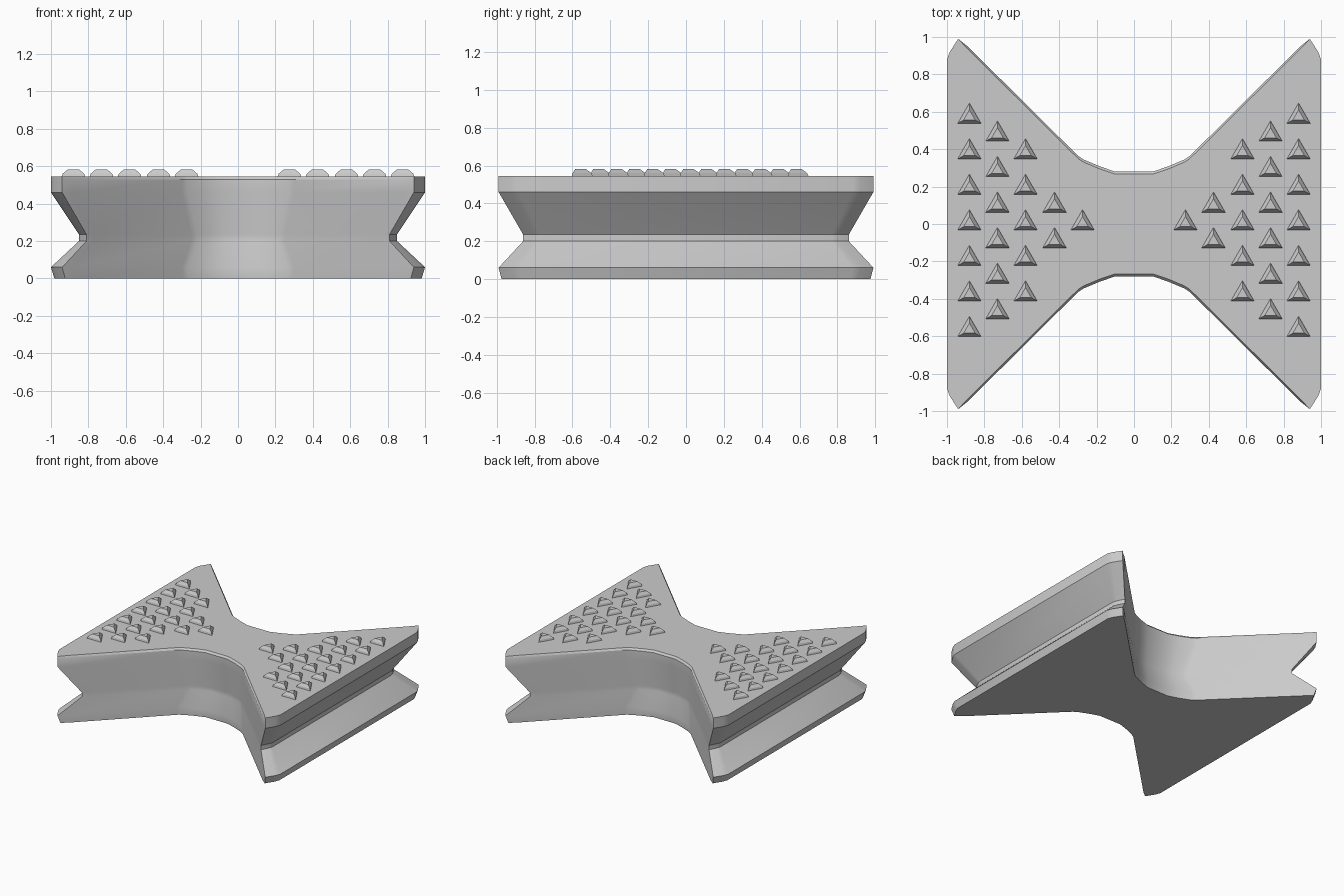
import bpy
import bmesh
import math

cube = bpy.data.objects.get("Cube")
if cube:
    bpy.data.objects.remove(cube, do_unlink=True)

grey = bpy.data.materials.new("plain_grey")
grey.use_nodes = True
grey.diffuse_color = (0.6, 0.6, 0.6, 1)
grey.node_tree.nodes["Principled BSDF"].inputs["Base Color"].default_value = (0.6, 0.6, 0.6, 1)


def make_object(name, bm):
    bmesh.ops.recalc_face_normals(bm, faces=bm.faces)
    mesh = bpy.data.meshes.new(name)
    bm.to_mesh(mesh)
    bm.free()
    mesh.materials.append(grey)
    obj = bpy.data.objects.new(name, mesh)
    bpy.context.collection.objects.link(obj)
    return obj


def skin(bm, rings):
    """Bridge closed rings of points and cap both ends."""
    loops = [[bm.verts.new(p) for p in ring] for ring in rings]
    n = len(loops[0])
    for low, high in zip(loops, loops[1:]):
        for i in range(n):
            j = (i + 1) % n
            bm.faces.new((low[i], low[j], high[j], high[i]))
    bm.faces.new(loops[0][::-1])
    bm.faces.new(loops[-1])


# Bow-tie body: one quarter of the outline at the rims and at the waist
RIM = [(1.0, 0.88), (0.985, 0.92), (0.94, 0.99), (0.89, 0.95),
       (0.30, 0.365), (0.27, 0.345), (0.18, 0.307), (0.10, 0.28)]
WAIST = [(0.85, 0.77), (0.84, 0.80), (0.81, 0.86), (0.77, 0.82),
         (0.25, 0.31), (0.22, 0.29), (0.15, 0.26), (0.08, 0.24)]


def outline(z, pinch, edge_inset=0):
    quarter = []
    for i, (a, b) in enumerate(zip(RIM, WAIST)):
        x = a[0] + (b[0] - a[0]) * pinch
        y = a[1] + (b[1] - a[1]) * pinch
        quarter.append((x, y - (edge_inset if i > 2 else 0)))
    half = quarter + [(-x, y) for x, y in reversed(quarter)]
    full = half + [(-x, -y) for x, y in half]
    return [(x, y, z) for x, y in full]


body_bm = bmesh.new()
skin(body_bm, [outline(0, 0.12), outline(0.06, 0), outline(0.2, 1),
               outline(0.235, 1), outline(0.46, 0), outline(0.53, 0),
               outline(0.545, 0, 0.014)])
body = make_object("bow_tie_body", body_bm)
bpy.context.view_layer.objects.active = body
body.select_set(True)
bpy.ops.object.shade_smooth_by_angle(angle=math.radians(30))
body.select_set(False)


# Grip studs: blunt three-sided pyramids in staggered columns
def stud(bm, cx, cy):
    rings = []
    for z, r in ((0.54, 0.075), (0.56, 0.066), (0.582, 0.036)):
        angles = [math.radians(90 + 120 * k) for k in range(3)]
        rings.append([(cx + r * math.cos(a), cy + r * math.sin(a), z) for a in angles])
    skin(bm, rings)


PITCH = 0.19
COLUMNS = [(0.88, 7), (0.73, 6), (0.58, 5), (0.425, 2), (0.275, 1)]
for side, name in ((1, "left_grip_studs"), (-1, "right_grip_studs")):
    studs_bm = bmesh.new()
    for x, count in COLUMNS:
        for k in range(count):
            stud(studs_bm, side * x, (k - (count - 1) / 2) * PITCH + 0.004)
    make_object(name, studs_bm)
